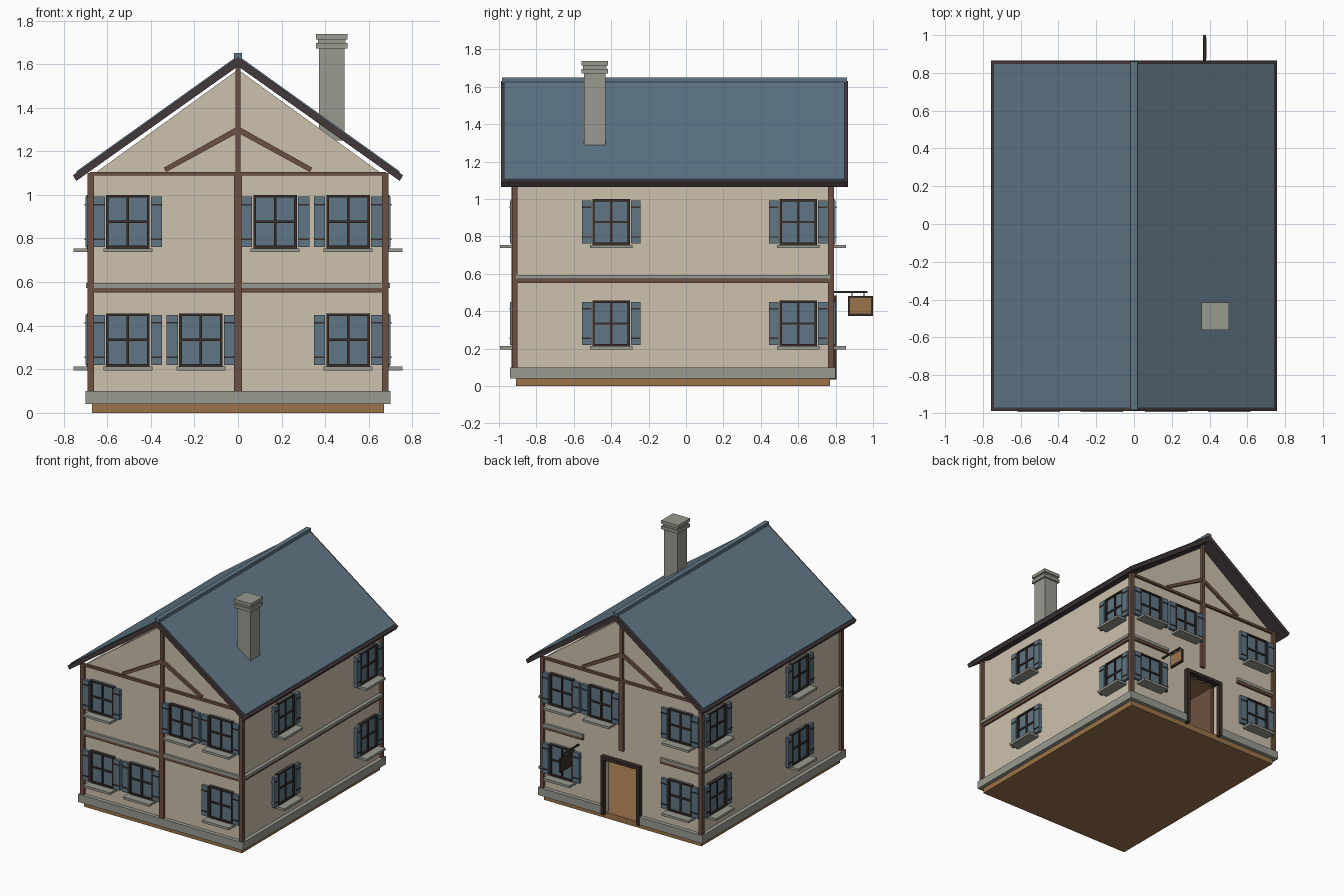
import bpy, bmesh
from math import pi
from mathutils import Matrix

cube = bpy.data.objects.get("Cube")
if cube:
    bpy.data.objects.remove(cube, do_unlink=True)


def material(name, rgb):
    lin = [((c / 255 + 0.055) / 1.055) ** 2.4 for c in rgb] + [1]
    m = bpy.data.materials.new(name)
    m.use_nodes = True
    m.diffuse_color = lin
    m.node_tree.nodes["Principled BSDF"].inputs["Base Color"].default_value = lin
    return m


plaster = material("cream plaster", (205, 193, 172))
blue = material("slate blue", (95, 118, 133))
stone = material("grey stone", (152, 154, 144))
timber = material("brown timber", (110, 80, 65))
fascia = material("dark fascia", (66, 56, 58))
iron = material("dark frame", (56, 45, 42))
tan = material("tan wood", (155, 116, 74))

HW, HD, CY = 0.67, 0.84, -0.07      # half width, half depth, centre y of the walls
ID = Matrix.Identity(4)


def finish(name, bm, mats):
    bmesh.ops.recalc_face_normals(bm, faces=bm.faces)
    me = bpy.data.meshes.new(name)
    bm.to_mesh(me)
    bm.free()
    for m in mats:
        me.materials.append(m)
    ob = bpy.data.objects.new(name, me)
    bpy.context.collection.objects.link(ob)
    return ob


def boxes(name, parts, mat=ID):
    """parts: (material, x0, x1, y0, y1, z0, z1), joined in one object"""
    bm = bmesh.new()
    mats = []
    for m, x0, x1, y0, y1, z0, z1 in parts:
        if m not in mats:
            mats.append(m)
        place = Matrix.Translation(((x0 + x1) / 2, (y0 + y1) / 2, (z0 + z1) / 2))
        size = Matrix.Diagonal((x1 - x0, y1 - y0, z1 - z0, 1))
        verts = bmesh.ops.create_cube(bm, size=1, matrix=mat @ place @ size)["verts"]
        for f in {f for v in verts for f in v.link_faces}:
            f.material_index = mats.index(m)
    return finish(name, bm, mats)


def prism(name, m, outline, y0, y1, mat=ID):
    """extrude an x-z outline along y"""
    bm = bmesh.new()
    face = bm.faces.new([bm.verts.new(mat @ Matrix.Translation((x, y0, z)).to_translation())
                         for x, z in outline])
    new = bmesh.ops.extrude_face_region(bm, geom=[face])["geom"]
    shift = mat.to_3x3() @ Matrix.Translation((0, y1 - y0, 0)).to_translation()
    bmesh.ops.translate(bm, vec=shift, verts=[g for g in new if isinstance(g, bmesh.types.BMVert)])
    return finish(name, bm, [m])


# Wall frames: local x runs along the wall, local -y points outward
def wall_frame(x, y, angle):
    return Matrix.Translation((x, y, 0)) @ Matrix.Rotation(angle, 4, 'Z')


front = wall_frame(0, CY - HD, 0)
back = wall_frame(0, CY + HD, pi)
left = wall_frame(HW, CY, pi / 2)
right = wall_frame(-HW, CY, -pi / 2)


def window(name, frame, u, zc):
    w, h, t = 0.1, 0.122, 0.012
    p = [(blue, -w, w, -0.012, 0, -h, h)]
    for s in (-1, 1):
        a, b = sorted((s * w, s * (w - t)))
        p.append((iron, a, b, -0.024, 0, -h, h))
        a, b = sorted((s * h, s * (h - t)))
        p.append((iron, -w, w, -0.024, 0, a, b))
        a, b = sorted((s * 0.106, s * 0.157))                 # shutter and straps
        p.append((blue, a, b, -0.03, -0.008, -0.115, 0.115))
        for z in (-0.08, 0.078):
            p.append((iron, a, b, -0.034, -0.004, z - 0.004, z + 0.004))
    p.append((iron, -0.006, 0.006, -0.02, 0, -h, h))
    p.append((iron, -w, w, -0.02, 0, -0.006, 0.006))
    p.append((stone, -0.113, 0.113, -0.085, 0, -h - 0.018, -h))
    boxes(name, p, frame @ Matrix.Translation((u, 0, zc)))


LOW, HIGH = 0.335, 0.877
layout = {
    "front": (front, [(-0.505, HIGH), (0.17, HIGH), (0.505, HIGH),
                      (-0.505, LOW), (-0.17, LOW), (0.505, LOW)]),
    "back": (back, [(-0.505, HIGH), (-0.17, HIGH), (0.505, HIGH), (-0.505, LOW), (0.505, LOW)]),
    "left": (left, [(u, z) for u in (-0.33, 0.67) for z in (LOW, HIGH)]),
    "right": (right, [(u, z) for u in (0.33, -0.67) for z in (LOW, HIGH)]),
}
for side, (frame, spots) in layout.items():
    for i, (u, z) in enumerate(spots):
        window(f"{side}_window_{i + 1}", frame, u, z)

# Walls, with gables at both ends and a doorway at the back
TOP, APEX, DOOR = 1.09, 1.575, 0.14
gable = [(HW, 0.04), (HW, TOP), (0, APEX), (-HW, TOP), (-HW, 0.04)]
doorway = [(-DOOR, 0.04), (-DOOR, 0.46), (DOOR, 0.46), (DOOR, 0.04)]
prism("front_wall", plaster, gable, 0, 0.03, front)
prism("back_wall", plaster, gable + doorway, 0, 0.03, back)
for side, frame in (("left", left), ("right", right)):
    boxes(f"{side}_wall", [(plaster, -HD + 0.03, HD - 0.03, 0, 0.03, 0.04, TOP)], frame)

# Floors
boxes("ground_floor", [(tan, -HW, HW, CY - HD, CY + HD, 0, 0.045)])
boxes("upper_floor", [(tan, -HW + 0.03, HW - 0.03, CY - HD + 0.03, CY + HD - 0.03, 0.54, 0.57)])

# Stone plinth, mid beams and ledges
for side, (frame, _) in layout.items():
    end = side in ("front", "back")
    half = HW if end else HD
    out = 0.018 if end else 0.028
    gap_low, gap_mid = (0.16, 0.33) if side == "back" else (0, 0)
    for s in (-1, 1):
        a, b = sorted((s * gap_low, s * (half + 0.03)))
        boxes(f"{side}_plinth", [(stone, a, b, -0.03, 0, 0.04, 0.1)], frame)
        a, b = sorted((s * gap_mid, s * half))
        boxes(f"{side}_mid_beam", [(timber, a, b, -0.015, 0, 0.552, 0.573),
                                   (stone, a, b, -out, 0, 0.573, 0.595)], frame)

# Corner posts
for sx in (-1, 1):
    for sy in (-1, 1):
        x, y = sx * (HW + 0.005), CY + sy * (HD + 0.005)
        boxes("corner_post", [(timber, x - 0.015, x + 0.015, y - 0.015, y + 0.015, 0.1, 1.1)])

# Gable timber framing
for side, frame, foot in (("front", front, 0.1), ("back", back, 0.56)):
    boxes(f"{side}_gable_frame", [(timber, -0.018, 0.018, -0.022, 0, foot, 1.1),
                                  (timber, -0.012, 0.012, -0.02, 0, 1.1, 1.6),
                                  (timber, -0.68, 0.68, -0.018, 0, 1.088, 1.106)], frame)
    for s in (-1, 1):
        prism(f"{side}_brace", timber, [(0, 1.315), (0, 1.285), (s * 0.33, 1.105),
                                        (s * 0.34, 1.125)], -0.016, 0, frame)

# Roof: dark chevron body, slate plates and ridge cap
Y0, Y1 = -0.99, 0.865
prism("roof_body", fascia, [(0, 1.632), (0.757, 1.09), (0.742, 1.064), (0, 1.59),
                            (-0.742, 1.064), (-0.757, 1.09)], Y0, Y1)
for s, side in ((1, "left"), (-1, "right")):
    prism(f"{side}_slates", blue, [(0, 1.625), (0, 1.639), (s * 0.742, 1.108), (s * 0.742, 1.094)],
          Y0 + 0.018, Y1 - 0.018)
boxes("ridge_cap", [(blue, -0.018, 0.018, Y0 + 0.005, Y1 - 0.005, 1.615, 1.65)])

# Chimney
cx, cy = 0.43, -0.488
boxes("chimney", [(stone, cx - r, cx + r, cy - r, cy + r, a, b) for r, a, b in (
    (0.058, 1.25, 1.672), (0.072, 1.672, 1.696), (0.062, 1.696, 1.713), (0.072, 1.713, 1.738))])

# Door frame and the door standing open inward
boxes("door_frame", [(iron, -0.165, -DOOR, -0.035, 0.035, 0.035, 0.485),
                     (iron, DOOR, 0.165, -0.035, 0.035, 0.035, 0.485),
                     (iron, -DOOR, DOOR, -0.035, 0.035, 0.46, 0.485)], back)
boxes("open_door", [(timber, 0.118, 0.14, 0.035, 0.3, 0.047, 0.455)], back)

# Hanging sign with a painted panel on one side
boxes("hanging_sign", [(iron, 0.368, 0.38, 0.77, 0.97, 0.497, 0.508),
                       (iron, 0.372, 0.376, 0.885, 0.89, 0.48, 0.5),
                       (iron, 0.372, 0.376, 0.95, 0.955, 0.48, 0.5),
                       (iron, 0.366, 0.38, 0.865, 1.0, 0.375, 0.482),
                       (tan, 0.38, 0.383, 0.877, 0.988, 0.387, 0.47)])
